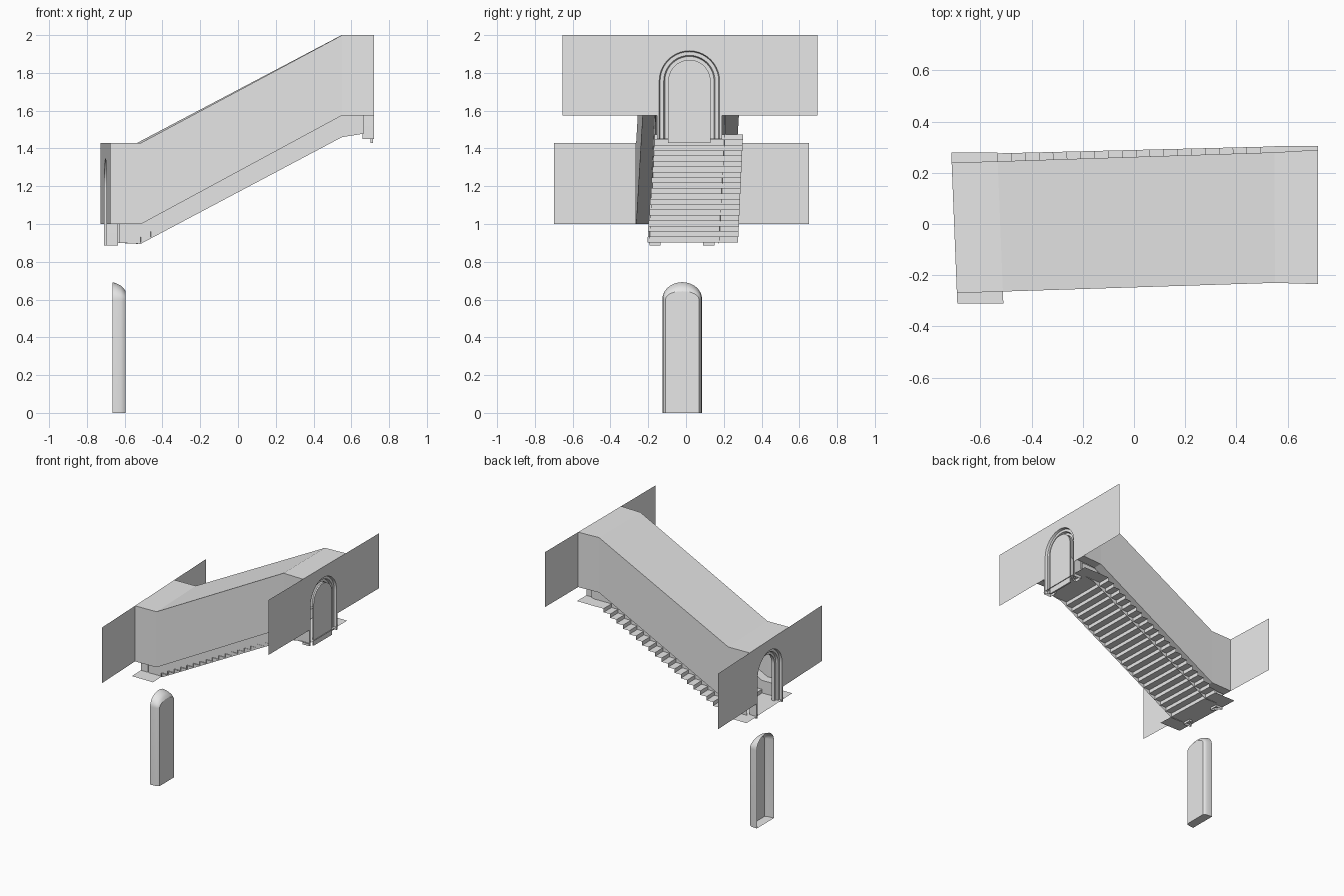
import bpy, math

cube = bpy.data.objects.get("Cube")
if cube:
    bpy.data.objects.remove(cube, do_unlink=True)

grey = bpy.data.materials.new("plain_grey")
grey.use_nodes = True
grey.diffuse_color = (0.8, 0.8, 0.8, 1)
grey.node_tree.nodes["Principled BSDF"].inputs["Base Color"].default_value = (0.8, 0.8, 0.8, 1)


def build(name, verts, faces, smooth=False):
    mesh = bpy.data.meshes.new(name)
    mesh.from_pydata(verts, [], faces)
    mesh.materials.append(grey)
    obj = bpy.data.objects.new(name, mesh)
    bpy.context.collection.objects.link(obj)
    if smooth:
        bpy.ops.object.select_all(action='DESELECT')
        obj.select_set(True)
        bpy.context.view_layer.objects.active = obj
        bpy.ops.object.shade_smooth_by_angle(angle=math.radians(30))
    return obj


def loft(name, rows, closed=False, caps=(), smooth=False):
    """Skin equal-length rows of points; caps lists the rows to fill."""
    n = len(rows[0])
    verts = [p for row in rows for p in row]
    faces = [(r * n + i, r * n + (i + 1) % n, (r + 1) * n + (i + 1) % n, (r + 1) * n + i)
             for r in range(len(rows) - 1) for i in range(n if closed else n - 1)]
    faces += [tuple(range(r * n, r * n + n)) for r in caps]
    return build(name, verts, faces, smooth)


def arch(half, base, spring, rise, steps=20):
    """Door-shaped outline as (y, z), starting and ending at the base."""
    angles = [math.pi * i / steps for i in range(steps + 1)]
    curve = [(-half * math.cos(a), spring + rise * math.sin(a)) for a in angles]
    return [(-half, base)] + curve + [(half, base)]


def lerp(a, b, t):
    return a + (b - a) * t


SKEW = 0.04
LOW_X, LOW_BREAK, HIGH_BREAK, HIGH_X = -0.703, -0.523, 0.55, 0.72


def place(x, y, z):
    """Turn the low end slightly, fading to square at the high end."""
    t = min(max((x - LOW_BREAK) / (HIGH_X - LOW_BREAK), 0), 1)
    return (x - SKEW * (1 - t) * y, y, z)


# Tunnel stations: x, right wall y, left wall y, bottom z, top z
stations = [(LOW_X, -0.27, 0.24, 1.0, 1.43), (LOW_BREAK, -0.264, 0.245, 1.0, 1.43),
            (HIGH_BREAK, -0.23, 0.28, 1.575, 2.0), (HIGH_X, -0.235, 0.29, 1.575, 2.0)]

# Tunnel shell: ledge, wall, ceiling, wall, ledge
LEDGE = 0.072
loft("tunnel_shell", [[place(x, y, z) for y, z in
     ((a + LEDGE, lo), (a, lo), (a, hi), (b, hi), (b, lo), (b - LEDGE, lo))]
     for x, a, b, lo, hi in stations])

# Skirts hanging from the ledges beside the stairs
skirt = [(-0.635, 1.0, 0.9), (LOW_BREAK, 1.0, 0.895), (HIGH_BREAK, 1.575, 1.46), (0.665, 1.575, 1.478)]
for name, low_y, high_y in (("right_skirt", -0.198, -0.161), ("left_skirt", 0.17, 0.21)):
    rows = []
    for x, top, bottom in skirt:
        y = lerp(low_y, high_y, (x - LOW_X) / (HIGH_X - LOW_X))
        rows.append([place(x, y, top), place(x, y, bottom)])
    loft(name, rows)

# Stairs as a folded sheet
STEPS = 20
FLOOR_LOW, FLOOR_HIGH = 0.902, 1.473
run = (HIGH_BREAK - LOW_BREAK) / STEPS
rise = (FLOOR_HIGH - FLOOR_LOW) / STEPS
profile = []
for i in range(STEPS):
    profile += [(LOW_BREAK + i * run, FLOOR_LOW + i * rise), (LOW_BREAK + i * run, FLOOR_LOW + (i + 1) * rise)]
profile.append((HIGH_BREAK, FLOOR_HIGH))
rows = []
for x, z in profile:
    t = (x - LOW_BREAK) / (HIGH_BREAK - LOW_BREAK)
    rows.append([place(x, lerp(-0.204, -0.165, t), z), place(x, lerp(0.276, 0.303, t), z)])
loft("stairs", rows)

# Landings
loft("low_landing", [[place(x, y, FLOOR_LOW) for y in (-0.31, 0.28)] for x in (LOW_X, LOW_BREAK)])
loft("high_landing", [[place(x, y, FLOOR_HIGH) for y in (-0.165, 0.305)] for x in (HIGH_BREAK, HIGH_X)])

# End walls with arched openings, and the stepped trim set into each
TRIM = [(0.172, 0.0), (0.16, 0.0), (0.155, 0.018), (0.136, 0.018),
        (0.13, 0.035), (0.112, 0.035), (0.112, 0.06), (0.172, 0.06)]


def end_wall(prefix, x, inward, yc, spring, foot, y0, y1, z0, z1):
    hole = [(yc + y, z) for y, z in arch(0.165, z0, spring, 0.165)]
    outline = [(y0, z0)] + hole + [(y1, z0), (y1, z1), (y0, z1)]
    build(prefix + "_end_wall", [place(x, y, z) for y, z in outline], [tuple(range(len(outline)))])
    rows = [[place(x + inward * depth, yc + y, z) for y, z in arch(r, foot, spring, r)]
            for r, depth in TRIM]
    loft(prefix + "_door_trim", rows + rows[:1], smooth=True)


end_wall("low", LOW_X, 1, -0.022, 1.187, 0.885, -0.70, 0.65, 1.0, 1.43)
end_wall("high", HIGH_X, -1, 0.018, 1.757, 1.45, -0.655, 0.695, 1.575, 2.0)

# Closed door in the high opening
loft("high_door", [[(x, 0.018 + y, z) for y, z in arch(0.112, 1.43, 1.757, 0.112)]
                   for x in (0.702, 0.714)], closed=True, caps=(0, 1))

# Free-standing door shell with rounded front edges, open at its back
shell = [(-0.665, 0.105, 0.09), (-0.645, 0.104, 0.084), (-0.62, 0.102, 0.072),
         (-0.605, 0.097, 0.058), (-0.595, 0.088, 0.042)]
loft("lower_door_shell", [[(x, y - 0.02, z) for y, z in arch(half, 0, 0.602, top)]
                          for x, half, top in shell], closed=True, caps=(4,), smooth=True)
